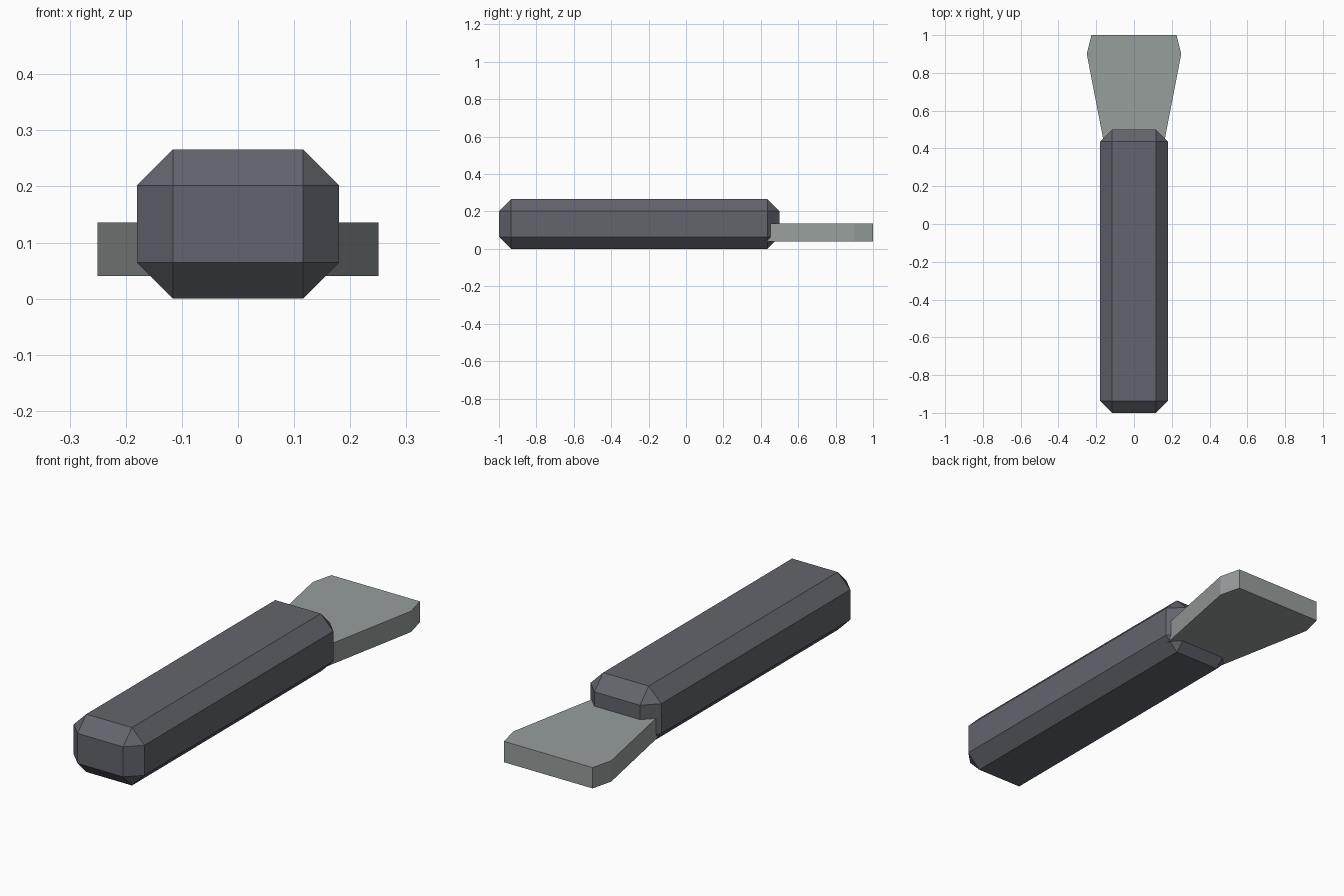
import bpy
import bmesh

cube = bpy.data.objects.get("Cube")
if cube:
    bpy.data.objects.remove(cube, do_unlink=True)


def make_material(name, rgb):
    mat = bpy.data.materials.new(name)
    mat.use_nodes = True
    color = (*rgb, 1.0)
    mat.diffuse_color = color
    bsdf = next(n for n in mat.node_tree.nodes if n.type == "BSDF_PRINCIPLED")
    bsdf.inputs["Base Color"].default_value = color
    return mat


def extrude_outline(name, half_outline, z_low, z_high, mat):
    """Mirror a (half width, y) outline across x and extrude it upward."""
    outline = half_outline + [(-x, y) for x, y in reversed(half_outline)]
    bm = bmesh.new()
    base = bm.faces.new([bm.verts.new((x, y, z_low)) for x, y in outline])
    top = bmesh.ops.extrude_face_region(bm, geom=[base], use_keep_orig=True)["geom"]
    for v in top:
        if isinstance(v, bmesh.types.BMVert):
            v.co.z = z_high
    bmesh.ops.recalc_face_normals(bm, faces=bm.faces)
    mesh = bpy.data.meshes.new(name)
    bm.to_mesh(mesh)
    bm.free()
    mesh.materials.append(mat)
    obj = bpy.data.objects.new(name, mesh)
    bpy.context.collection.objects.link(obj)
    return obj


dark_grey = make_material("dark grey grip", (0.125, 0.13, 0.155))
steel = make_material("pale steel", (0.31, 0.345, 0.335))

# Handle: a long box with one flat chamfer on every edge
handle = extrude_outline("handle", [(0.18, -1.0), (0.18, 0.5)], 0.0, 0.266, dark_grey)
bevel = handle.modifiers.new("chamfer", "BEVEL")
bevel.width = 0.064
bevel.segments = 1
bevel.limit_method = "NONE"

# Blade: flared flat plate whose tang runs into the handle
extrude_outline("blade", [(0.14, 0.33), (0.25, 0.9), (0.225, 1.0)], 0.04, 0.136, steel)
